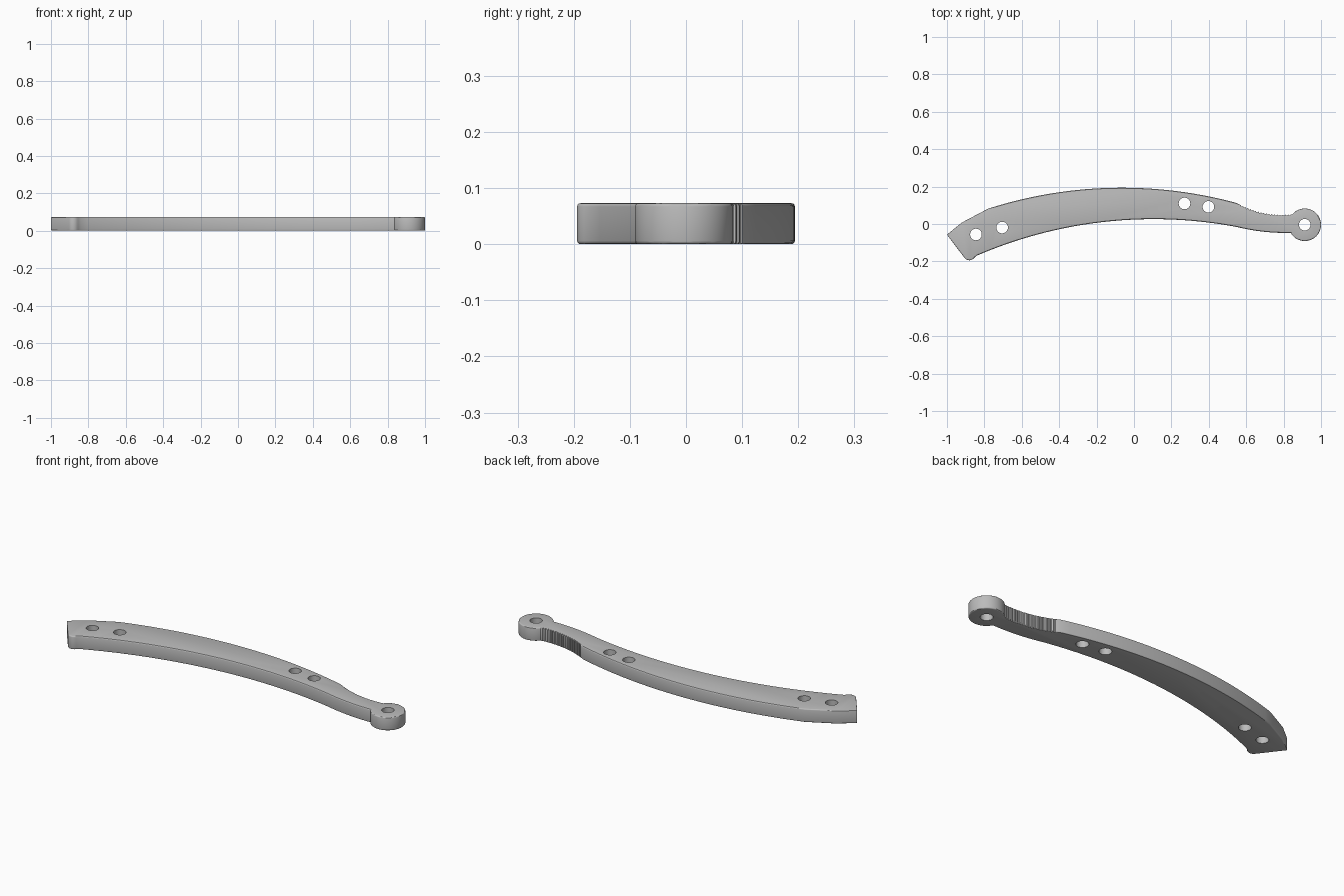
import bpy, bmesh, math
from mathutils import Vector

if "Cube" in bpy.data.objects:
    bpy.data.objects.remove(bpy.data.objects["Cube"])

THICK = 0.073
EYE = Vector((0.913, -0.004))
EYE_R = 0.087


def arc(a, b, c, n):
    """Points on the circular arc from a through b to c."""
    a, b, c = Vector(a), Vector(b), Vector(c)
    d = 2 * (a.x * (b.y - c.y) + b.x * (c.y - a.y) + c.x * (a.y - b.y))
    aa, bb, cc = a.dot(a), b.dot(b), c.dot(c)
    o = Vector(((aa * (b.y - c.y) + bb * (c.y - a.y) + cc * (a.y - b.y)) / d,
                (aa * (c.x - b.x) + bb * (a.x - c.x) + cc * (b.x - a.x)) / d))
    r = (a - o).length
    t0 = math.atan2(a.y - o.y, a.x - o.x)
    t1 = math.atan2(c.y - o.y, c.x - o.x)
    sweep = (t1 - t0 + math.pi) % math.tau - math.pi
    return [o + r * Vector((math.cos(t0 + sweep * i / n), math.sin(t0 + sweep * i / n)))
            for i in range(n + 1)]


def on_eye(deg):
    t = math.radians(deg)
    return EYE + EYE_R * Vector((math.cos(t), math.sin(t)))


# Outline, clockwise from the pointed end
neck = arc((0.55, 0.112), (0.68, 0.062), on_eye(140), 16)
outline = [Vector((-1, -0.057)), Vector((-0.92, 0.008))]
outline += arc((-0.78, 0.082), (-0.05, 0.194), (0.55, 0.112), 28)
outline += neck[1:-1]
outline += [on_eye(140 - 290 * i / 36) for i in range(37)]
outline += arc(on_eye(210), (0.70, -0.042), (0.55, -0.016), 8)[1:]
outline += arc((0.55, -0.016), (0.1, 0.026), (-0.84, -0.169), 36)[1:]
outline += arc((-0.855, -0.182), (-0.878, -0.194), (-0.904, -0.184), 6)

# Extruded bar with rounded rims
bm = bmesh.new()
base = bm.faces.new([bm.verts.new((p.x, p.y, 0)) for p in outline])
ext = bmesh.ops.extrude_face_region(bm, geom=[base])
bmesh.ops.translate(bm, vec=(0, 0, THICK),
                    verts=[g for g in ext["geom"] if isinstance(g, bmesh.types.BMVert)])
bmesh.ops.recalc_face_normals(bm, faces=bm.faces)
rims = [e for e in bm.edges if abs(e.verts[0].co.z - e.verts[1].co.z) < 1e-5]
bmesh.ops.bevel(bm, geom=rims, offset=0.006, segments=3, profile=0.5,
                affect='EDGES', clamp_overlap=False)
mesh = bpy.data.meshes.new("curved_lever_arm")
bm.to_mesh(mesh)
bm.free()
arm = bpy.data.objects.new("curved_lever_arm", mesh)
bpy.context.collection.objects.link(arm)

grey = bpy.data.materials.new("plain_grey")
grey.use_nodes = True
colour = (0.5, 0.5, 0.5, 1)
grey.diffuse_color = colour
grey.node_tree.nodes["Principled BSDF"].inputs["Base Color"].default_value = colour
mesh.materials.append(grey)


def cut(name, spots, radius, sides):
    """Cut upright round channels through the arm."""
    bm = bmesh.new()
    for p in spots:
        made = bmesh.ops.create_cone(bm, cap_ends=True, segments=sides, radius1=radius,
                                     radius2=radius, depth=THICK * 2)
        bmesh.ops.translate(bm, vec=(p[0], p[1], THICK / 2), verts=made["verts"])
    me = bpy.data.meshes.new(name)
    bm.to_mesh(me)
    bm.free()
    me.materials.append(grey)
    cutter = bpy.data.objects.new(name, me)
    cutter.hide_render = True
    bpy.context.collection.objects.link(cutter)
    mod = arm.modifiers.new(name, 'BOOLEAN')
    mod.operation = 'DIFFERENCE'
    mod.solver = 'EXACT'
    mod.object = cutter
    bpy.ops.object.modifier_apply(modifier=mod.name)
    bpy.data.objects.remove(cutter)


bpy.context.view_layer.objects.active = arm
arm.select_set(True)

# Mounting holes and pivot hole
cut("hole_cutter", [(-0.845, -0.056), (-0.705, -0.019), (0.27, 0.110),
                    (0.398, 0.092), tuple(EYE)], 0.031, 32)

# Thumb grip grooves along the neck
grip = arc((0.55, 0.112), (0.68, 0.062), on_eye(140), 21)[2:-1]
cut("grip_cutter", grip, 0.0052, 10)

bpy.ops.object.shade_smooth_by_angle(angle=math.radians(30))
